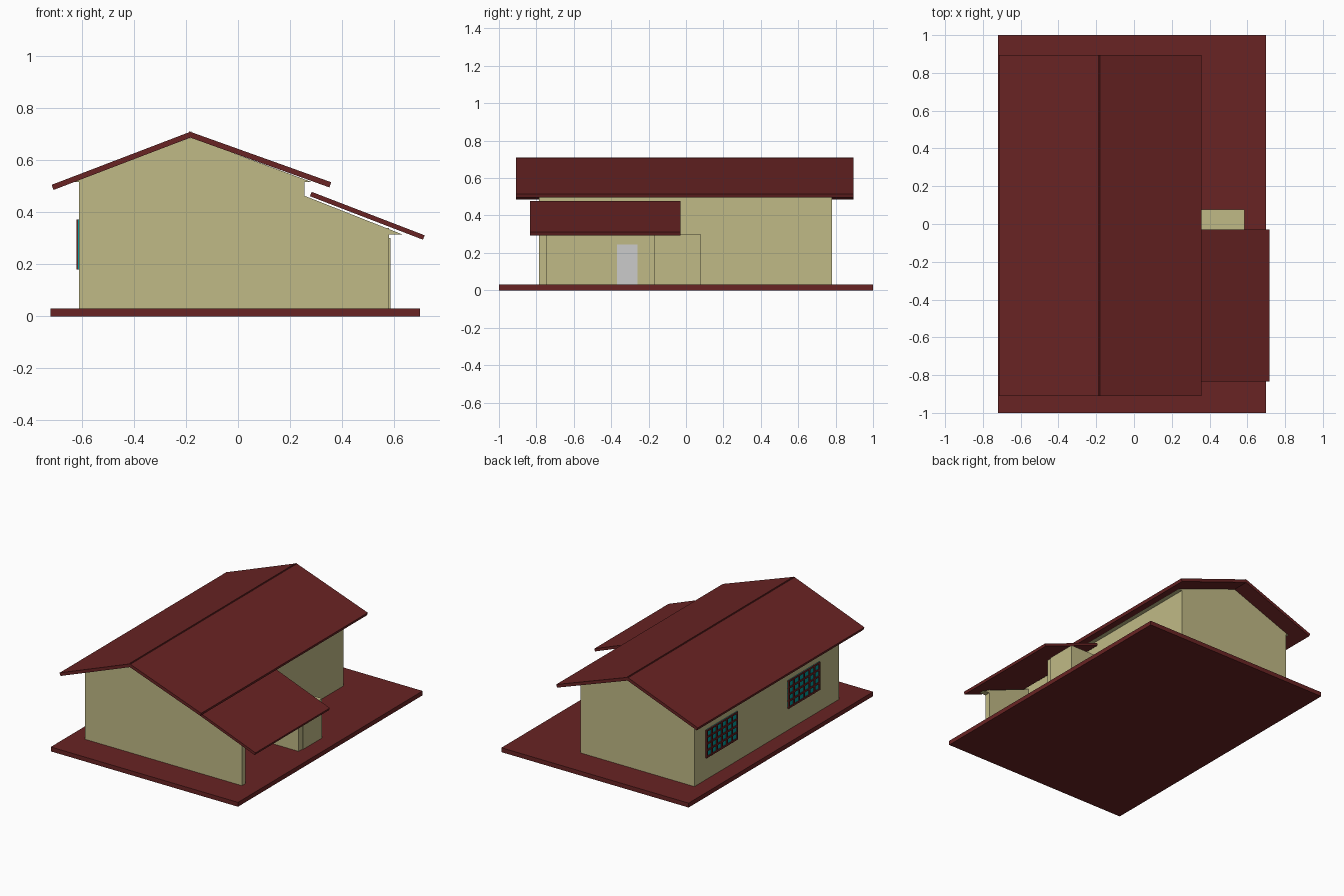
import bpy, bmesh

if "Cube" in bpy.data.objects:
    bpy.data.objects.remove(bpy.data.objects["Cube"])


def material(name, rgb):
    m = bpy.data.materials.new(name)
    m.diffuse_color = (*rgb, 1)
    m.use_nodes = True
    m.node_tree.nodes["Principled BSDF"].inputs["Base Color"].default_value = m.diffuse_color
    return m


RED = material("dark_red", (0.14, 0.017, 0.017))
BEIGE = material("beige", (0.53, 0.49, 0.24))
TEAL = material("teal_glass", (0.0, 0.33, 0.33))


def prism(name, profile, y0, y1, mat=None):
    """Extrude an (x, z) profile from y0 to y1."""
    bm = bmesh.new()
    face = bm.faces.new([bm.verts.new((x, y0, z)) for x, z in profile])
    new = bmesh.ops.extrude_face_region(bm, geom=[face])["geom"]
    bmesh.ops.translate(bm, vec=(0, y1 - y0, 0),
                        verts=[v for v in new if isinstance(v, bmesh.types.BMVert)])
    bmesh.ops.recalc_face_normals(bm, faces=bm.faces)
    mesh = bpy.data.meshes.new(name)
    bm.to_mesh(mesh)
    bm.free()
    ob = bpy.data.objects.new(name, mesh)
    bpy.context.collection.objects.link(ob)
    if mat:
        mesh.materials.append(mat)
    return ob


def box(name, xs, ys, zs, mat=None):
    (x0, x1), (z0, z1) = xs, zs
    return prism(name, [(x0, z0), (x1, z0), (x1, z1), (x0, z1)], *ys, mat)


def slope(name, top, bottom, ys, t=0.021):
    """Sloping roof slab; top and bottom are the ends of its upper surface."""
    dx, dz = bottom[0] - top[0], bottom[1] - top[1]
    n = (dx * dx + dz * dz) ** 0.5
    s = 1 if dx > 0 else -1
    ox, oz = s * dz / n * t, -s * dx / n * t
    return prism(name, [top, bottom, (bottom[0] + ox, bottom[1] + oz),
                        (top[0] + ox, top[1] + oz)], *ys, RED)


# Base slab
box("base_slab", (-0.72, 0.70), (-1, 1), (0, 0.03), RED)

# Main house walls and gable
box("main_walls", (-0.61, 0.255), (-0.785, 0.78), (0.03, 0.525), BEIGE)
prism("gable", [(-0.64, 0.515), (0.285, 0.515), (-0.18, 0.687)], -0.785, 0.78, BEIGE)

# Main roof
slope("roof_left", (-0.18, 0.71), (-0.716, 0.505), (-0.91, 0.895))
slope("roof_right", (-0.187, 0.71), (0.358, 0.515), (-0.91, 0.895))

# Porch: front wall with sloping infill, side room and lean-to roof
box("porch_front_wall", (0.255, 0.58), (-0.785, -0.745), (0.03, 0.34), BEIGE)
prism("porch_gable", [(0.255, 0.315), (0.63, 0.315), (0.255, 0.463)], -0.785, -0.745, BEIGE)
box("porch_side_wall", (0.255, 0.579), (-0.17, -0.13), (0.03, 0.30), BEIGE)
box("side_room", (0.255, 0.585), (-0.13, 0.077), (0.03, 0.30), BEIGE)
slope("porch_roof", (0.283, 0.478), (0.717, 0.311), (-0.835, -0.03), 0.018)

# Door onto the porch
box("door", (0.25, 0.26), (-0.37, -0.26), (0.03, 0.245))

# Two barred windows on the left wall
Z0, Z1, BAR, COLS, ROWS = 0.18, 0.372, 0.012, 6, 4
for i, (y0, y1) in enumerate([(0.32, 0.66), (-0.57, -0.23)], 1):
    box(f"window_glass_{i}", (-0.614, -0.60), (y0, y1), (Z0, Z1), TEAL)
    for c in range(COLS + 1):
        y = y0 + (y1 - y0 - BAR) * c / COLS
        box(f"window_{i}_upright_{c}", (-0.62, -0.60), (y, y + BAR), (Z0, Z1), RED)
    for r in range(ROWS + 1):
        z = Z0 + (Z1 - Z0 - BAR) * r / ROWS
        box(f"window_{i}_crossbar_{r}", (-0.619, -0.60), (y0, y1), (z, z + BAR), RED)
